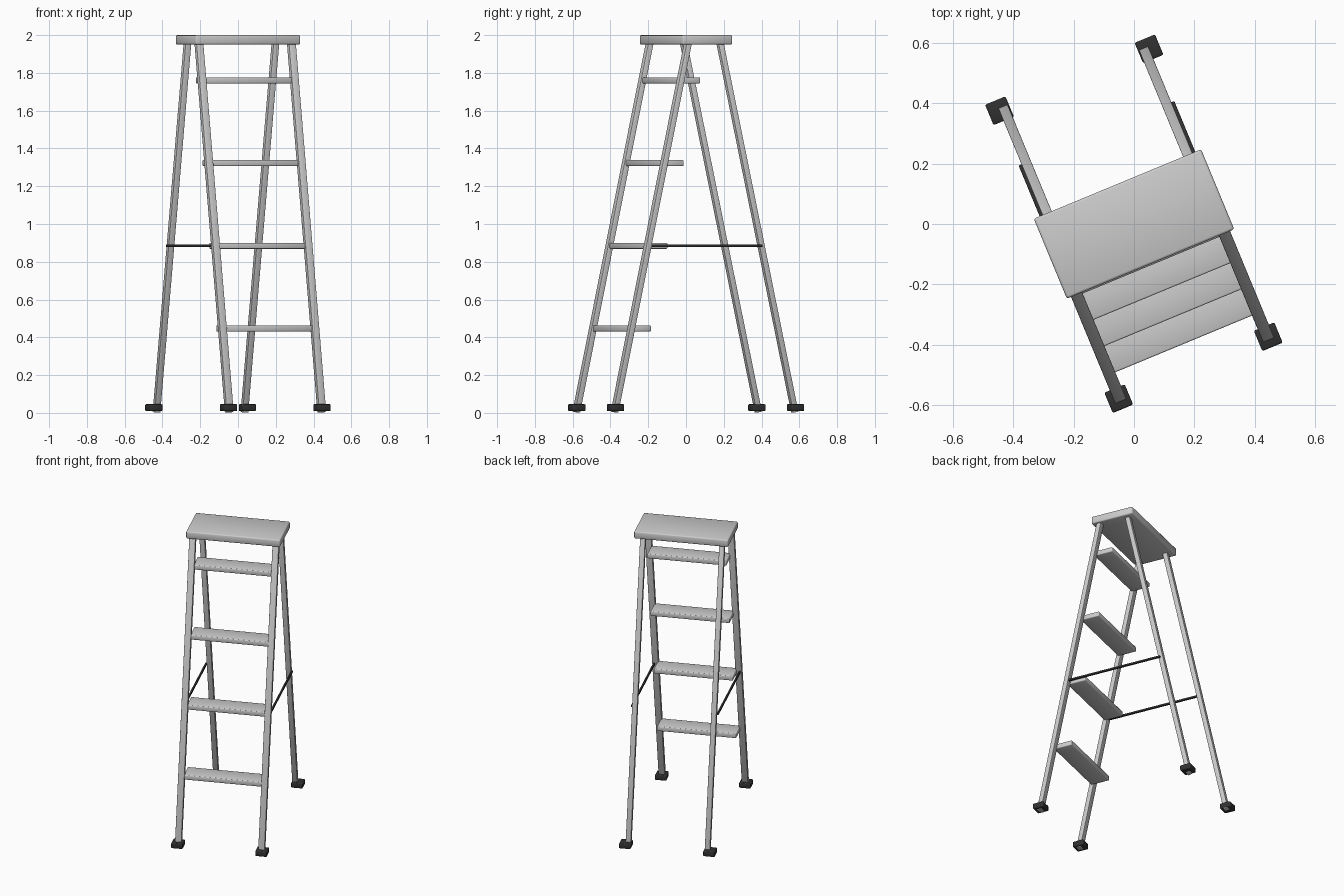
import bpy
import math
from mathutils import Matrix, Vector

if "Cube" in bpy.data.objects:
    bpy.data.objects.remove(bpy.data.objects["Cube"])

TURN = Matrix.Rotation(math.radians(22.5), 4, 'Z')  # whole ladder is turned

dark = bpy.data.materials.new("dark_rubber")
dark.diffuse_color = (0.03, 0.03, 0.03, 1)
dark.use_nodes = True
dark.node_tree.nodes["Principled BSDF"].inputs["Base Color"].default_value = dark.diffuse_color


def box(name, size, loc, tilt=0.0, bevel=0.004, mat=None):
    """Softly bevelled, smooth-shaded box in the ladder's own frame."""
    bpy.ops.mesh.primitive_cube_add(size=1)
    ob = bpy.context.object
    ob.name = name
    ob.data.transform(Matrix.Diagonal((*size, 1)))
    ob.matrix_world = TURN @ Matrix.Translation(loc) @ Matrix.Rotation(tilt, 4, 'X')
    mod = ob.modifiers.new("Bevel", 'BEVEL')
    mod.width = bevel
    mod.segments = 2
    bpy.ops.object.shade_smooth()
    if mat:
        ob.data.materials.append(mat)
    return ob


def leg(name, x, y_low, y_high, width, depth):
    """Straight rail leaning from the floor up into the top cap."""
    a, b = Vector((x, y_low, 0.004)), Vector((x, y_high, 1.96))
    d = b - a
    box(name, (width, depth, d.length), (a + b) / 2, math.atan2(-d.y, d.z), 0.002)


def front_y(z):
    return -0.519 + 0.215 * z


# top cap
box("top_cap", (0.60, 0.287, 0.05), (0, 0, 1.975), bevel=0.008)

# legs, feet and spreader bars on both sides
for side, s in (("left", -1), ("right", 1)):
    leg("front_leg_" + side, s * 0.265, -0.519, -0.098, 0.04, 0.03)
    leg("back_leg_" + side, s * 0.252, 0.519, 0.09, 0.033, 0.03)
    for end, y in (("front", -0.515), ("back", 0.517)):
        box(f"{end}_foot_{side}", (0.073, 0.073, 0.036), (s * 0.268, y, 0.028),
            bevel=0.005, mat=dark)
    box("spreader_" + side, (0.012, 0.65, 0.013), (s * 0.273, 0, 0.885),
        bevel=0.002, mat=dark)

# treads follow the slope of the front legs
for i in range(4):
    z = 0.447 + 0.4377 * i
    box(f"tread_{i + 1}", (0.505, 0.126, 0.032), (0, front_y(z) + 0.056, z), bevel=0.005)
